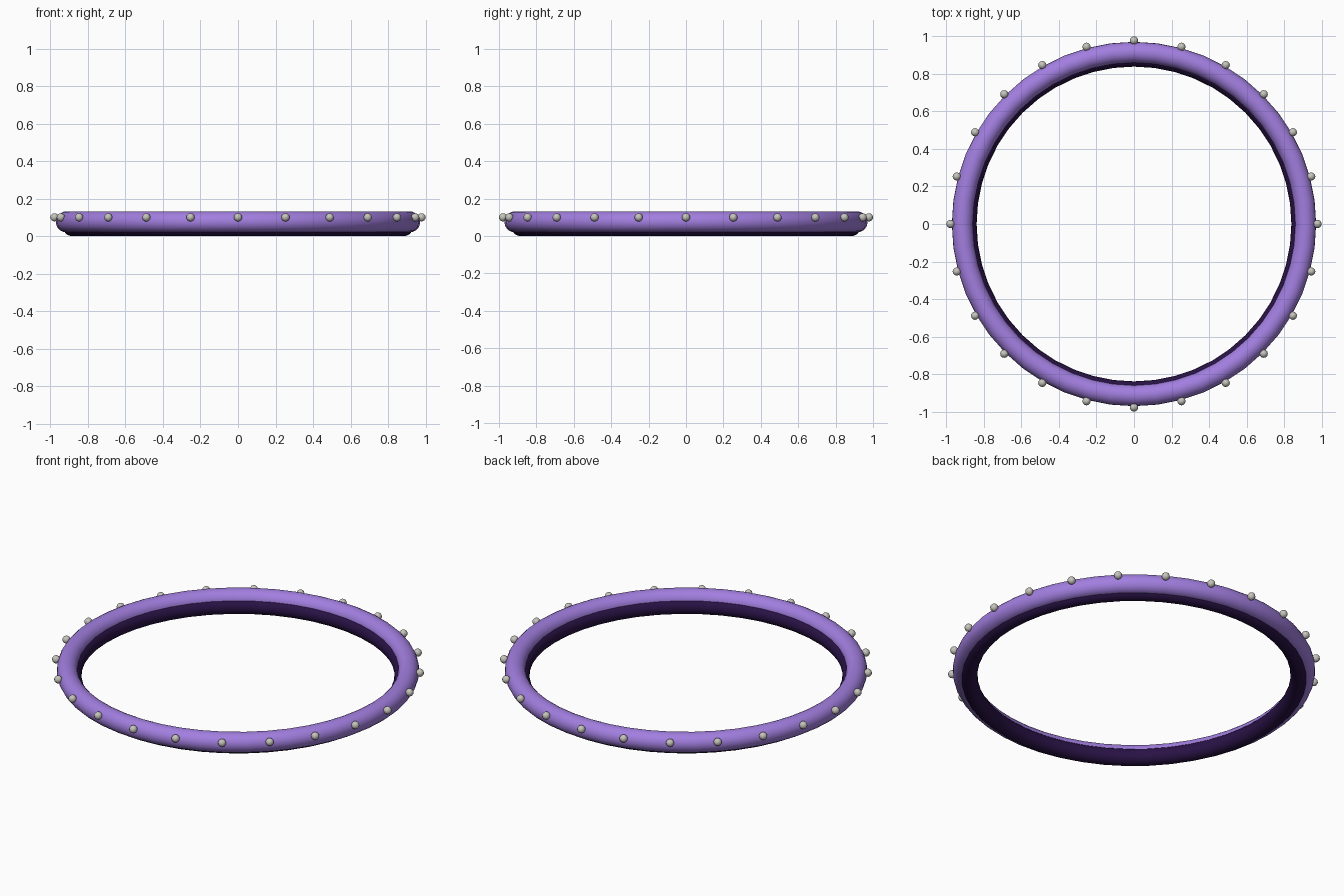
import bpy, math

if "Cube" in bpy.data.objects:
    bpy.data.objects.remove(bpy.data.objects["Cube"])

def material(name, rgb):
    m = bpy.data.materials.new(name)
    m.diffuse_color = (*rgb, 1)
    m.use_nodes = True
    m.node_tree.nodes["Principled BSDF"].inputs["Base Color"].default_value = m.diffuse_color
    return m

purple = material("purple", (0.36, 0.21, 0.74))
dark_purple = material("dark_purple", (0.022, 0.006, 0.06))
pearl = material("pearl_grey", (0.56, 0.55, 0.50))

def finish(name, mat):
    ob = bpy.context.object
    ob.name = name
    ob.data.materials.append(mat)
    bpy.ops.object.shade_smooth()
    return ob

def ring(name, major, minor, z, mat):
    bpy.ops.mesh.primitive_torus_add(major_radius=major, minor_radius=minor,
                                     major_segments=48, minor_segments=20,
                                     location=(0, 0, z))
    return finish(name, mat)

# Outer band and the darker liner peeking out below and inside it
ring("outer_band", 0.915, 0.056, 0.076, purple)
ring("inner_liner", 0.885, 0.046, 0.046, dark_purple)

# Studs around the outside
STUDS = 24
for i in range(STUDS):
    a = 2 * math.pi * i / STUDS
    bpy.ops.mesh.primitive_uv_sphere_add(
        segments=12, ring_count=8, radius=0.022,
        location=(0.978 * math.cos(a), 0.978 * math.sin(a), 0.1))
    finish(f"stud_{i + 1}", pearl)
